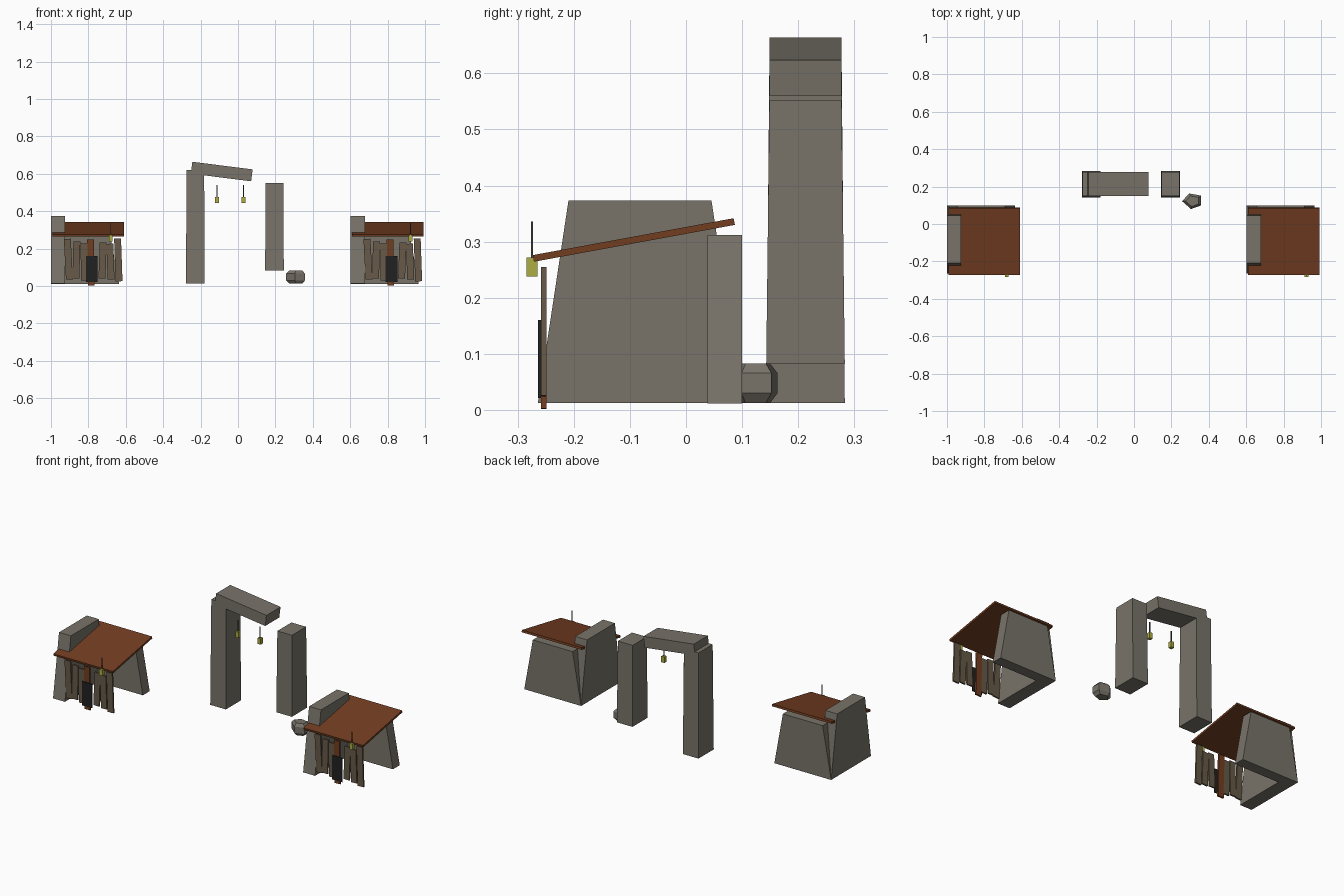
import bpy, bmesh, math
from mathutils import Matrix, Vector

cube = bpy.data.objects.get("Cube")
if cube:
    bpy.data.objects.remove(cube, do_unlink=True)


def material(name, rgb):
    m = bpy.data.materials.new(name)
    m.use_nodes = True
    m.diffuse_color = (*rgb, 1)
    m.node_tree.nodes["Principled BSDF"].inputs["Base Color"].default_value = (*rgb, 1)
    return m


STONE = material("stone grey", (0.19, 0.173, 0.143))
RUST = material("rust brown", (0.17, 0.047, 0.015))
WOOD = material("weathered wood", (0.135, 0.1, 0.065))
DARK = material("charcoal", (0.015, 0.015, 0.016))
GLOW = material("lantern yellow", (0.42, 0.42, 0.06))
CORD = material("cord brown", (0.07, 0.06, 0.05))


def finish(name, bm, mat):
    bmesh.ops.recalc_face_normals(bm, faces=bm.faces)
    mesh = bpy.data.meshes.new(name)
    bm.to_mesh(mesh)
    bm.free()
    mesh.materials.append(mat)
    obj = bpy.data.objects.new(name, mesh)
    bpy.context.collection.objects.link(obj)
    return obj


def block(name, centre, size, mat, taper=(1, 1), tilt=0, axis='Y'):
    """Box whose top is scaled by taper, then tilted about one axis."""
    bm = bmesh.new()
    bmesh.ops.create_cube(bm, size=1)
    for v in bm.verts:
        if v.co.z > 0:
            v.co.x *= taper[0]
            v.co.y *= taper[1]
    bmesh.ops.scale(bm, vec=size, verts=bm.verts)
    turn = Matrix.Rotation(math.radians(tilt), 4, axis)
    bmesh.ops.transform(bm, matrix=Matrix.Translation(centre) @ turn, verts=bm.verts)
    return finish(name, bm, mat)


def lantern(name, x, y, base):
    block(name, (x, y, base + 0.017), (0.02, 0.02, 0.034), GLOW)
    block(name + "_cord", (x, y, base + 0.065), (0.004, 0.004, 0.066), CORD)


# Plank rows: offset from hut centre, top height, bottom height, lean in degrees
PLANKS = [(-0.107, 0.252, 0.035, -3), (-0.064, 0.238, 0.04, 1.5),
          (-0.022, 0.228, 0.03, -1), (0.076, 0.232, 0.04, 2),
          (0.118, 0.226, 0.035, -2), (0.16, 0.254, 0.025, -2)]


def hut(side, cx):
    # Stone walls
    block(side + "_hut_side_wall", (cx - 0.162, -0.082, 0.193), (0.076, 0.364, 0.361),
          STONE, taper=(1, 0.7))
    block(side + "_hut_back_wall", (cx - 0.018, 0.069, 0.162), (0.364, 0.062, 0.3),
          STONE, taper=(0.7, 1))
    # Sloping roof
    block(side + "_hut_roof", (cx - 0.001, -0.093, 0.303), (0.382, 0.364, 0.012),
          RUST, tilt=10.4, axis='X')
    # Front planks, post and door plate
    for i, (dx, top, low, lean) in enumerate(PLANKS):
        block(f"{side}_hut_plank_{i + 1}", (cx + dx, -0.2535, (top + low) / 2),
              (0.037, 0.009, top - low), WOOD, tilt=lean)
    block(side + "_hut_post", (cx + 0.013, -0.2535, 0.126), (0.036, 0.009, 0.247), RUST, tilt=-1)
    block(side + "_hut_door_plate", (cx + 0.018, -0.261, 0.091), (0.064, 0.005, 0.139), DARK)
    lantern(side + "_hut_lantern", cx + 0.12, -0.2745, 0.238)


hut("right", -0.8)
hut("left", 0.802)

# Broken gateway
block("gate_right_post", (-0.228, 0.213, 0.317), (0.1, 0.14, 0.609), STONE, taper=(0.94, 0.92))
block("gate_left_post", (0.195, 0.213, 0.3175), (0.1, 0.14, 0.469), STONE, taper=(0.94, 0.92))
block("gate_lintel", (-0.087, 0.213, 0.612), (0.325, 0.129, 0.064), STONE, tilt=7.2)
lantern("gate_lantern_right", -0.112, 0.16, 0.443)
lantern("gate_lantern_left", 0.03, 0.16, 0.443)

# Fallen boulder: five-sided stone with chamfered top and bottom
outline = [(-0.058, 0), (-0.02, 0.041), (0.043, 0.03), (0.043, -0.023), (-0.01, -0.042)]
bm = bmesh.new()
rings = [[bm.verts.new((0.315 + x * s, 0.122 + y * s, z)) for x, y in outline]
         for s, z in ((0.68, 0.0125), (1, 0.03), (1, 0.066), (0.68, 0.083))]
for low, high in zip(rings, rings[1:]):
    for i in range(5):
        j = (i + 1) % 5
        bm.faces.new((low[i], low[j], high[j], high[i]))
bm.faces.new(rings[0])
bm.faces.new(rings[-1])
finish("fallen_boulder", bm, STONE)
